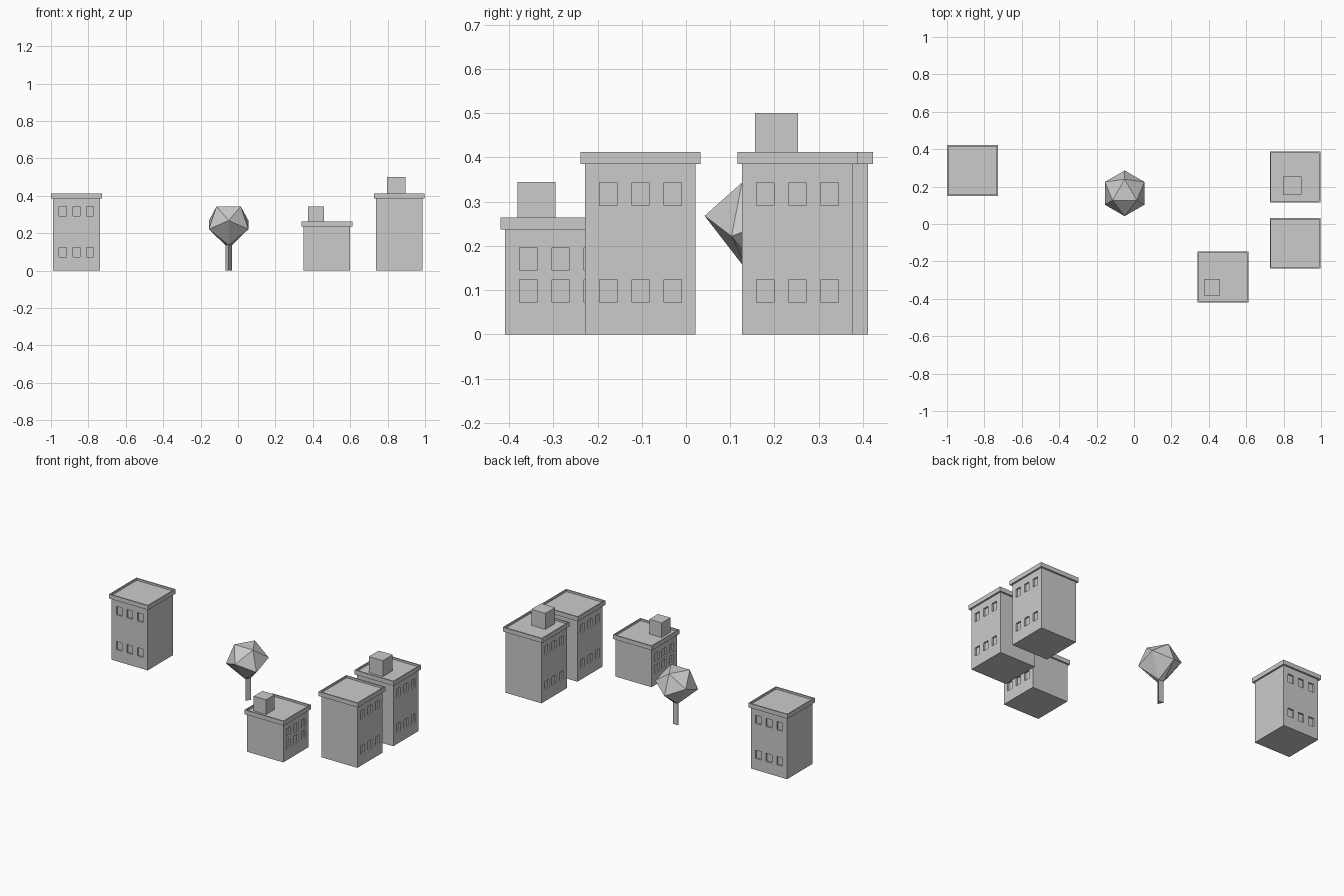
import bpy, bmesh, math
from mathutils import Matrix, Vector

cube = bpy.data.objects.get("Cube")
if cube:
    bpy.data.objects.remove(cube)

grey = bpy.data.materials.new("light_grey")
grey.use_nodes = True
colour = (0.6, 0.6, 0.6, 1)
grey.diffuse_color = colour
grey.node_tree.nodes["Principled BSDF"].inputs["Base Color"].default_value = colour

BODY, CAP, RIM = 0.25, 0.272, 0.027
WIN_W, WIN_H, WIN_STEP, RECESS = 0.039, 0.052, 0.073, 0.01


def finish(bm, name, location=(0, 0, 0)):
    bmesh.ops.recalc_face_normals(bm, faces=bm.faces)
    mesh = bpy.data.meshes.new(name)
    bm.to_mesh(mesh)
    bm.free()
    mesh.materials.append(grey)
    obj = bpy.data.objects.new(name, mesh)
    obj.location = location
    bpy.context.collection.objects.link(obj)


def box(width, low, high):
    bm = bmesh.new()
    bmesh.ops.create_cube(bm, size=1)
    bmesh.ops.scale(bm, vec=(width, width, high - low), verts=bm.verts)
    bmesh.ops.translate(bm, vec=(0, 0, (low + high) / 2), verts=bm.verts)
    return bm


def slice_along(bm, axis, centre, size):
    for side in (-0.5, 0.5):
        point, normal = Vector(), Vector()
        point[axis] = centre + side * size
        normal[axis] = 1
        bmesh.ops.bisect_plane(bm, geom=bm.verts[:] + bm.edges[:] + bm.faces[:],
                               plane_co=point, plane_no=normal)


def building(name, x, y, height, upper_row, facing, roof_box=None):
    # Walls, with recessed windows on two opposite sides (facing: 0 = x, 1 = y)
    across = 1 - facing
    columns = [-WIN_STEP, 0, WIN_STEP]
    rows = [0.098, upper_row]
    bm = box(BODY, 0, height - RIM)
    for c in columns:
        slice_along(bm, across, c, WIN_W)
    for r in rows:
        slice_along(bm, 2, r, WIN_H)
    panes = []
    for f in bm.faces:
        mid = f.calc_center_median()
        if (abs(f.normal[facing]) > 0.9
                and any(abs(mid[across] - c) < 0.01 for c in columns)
                and any(abs(mid.z - r) < 0.01 for r in rows)):
            panes.append(f)
    for f in bmesh.ops.extrude_discrete_faces(bm, faces=panes)["faces"]:
        f.normal_update()
        bmesh.ops.translate(bm, vec=-f.normal * RECESS, verts=f.verts)
    finish(bm, name + "_walls", (x, y, 0))

    # Roof slab with a raised rim
    bm = box(CAP, height - RIM, height)
    top = max(bm.faces, key=lambda f: f.calc_center_median().z)
    bmesh.ops.inset_region(bm, faces=[top], thickness=(CAP - BODY) / 2)
    floor = bmesh.ops.extrude_discrete_faces(bm, faces=[top])["faces"][0]
    bmesh.ops.translate(bm, vec=(0, 0, -0.012), verts=floor.verts)
    finish(bm, name + "_roof", (x, y, 0))

    # Stair housing on the roof
    if roof_box:
        bx, by, width, peak = roof_box
        finish(box(width, height - 0.014, peak), name + "_roof_box", (bx, by, 0))


building("left_tower", 0.862, 0.252, 0.412, 0.317, 0, (0.846, 0.205, 0.097, 0.5))
building("front_tower", 0.862, -0.103, 0.412, 0.317, 0)
building("low_house", 0.475, -0.284, 0.264, 0.17, 0, (0.418, -0.338, 0.086, 0.344))
building("right_tower", -0.864, 0.287, 0.412, 0.317, 1)

# Tree crown: twenty-sided ball on a face, drawn in to the trunk at the bottom
TRUNK_R, CROWN_BASE = 0.02, 0.136
tree_spot = (-0.05, 0.164, 0)
bm = bmesh.new()
for radius, z, start in ((0.075, 0.343, 90), (0.122, 0.268, 30),
                         (0.122, 0.222, 90), (TRUNK_R, CROWN_BASE, 30)):
    for i in range(3):
        a = math.radians(start + 120 * i)
        bm.verts.new((radius * math.cos(a), radius * math.sin(a), z))
bmesh.ops.convex_hull(bm, input=bm.verts)
finish(bm, "tree_crown", tree_spot)

# Three-sided trunk
bm = bmesh.new()
bmesh.ops.create_cone(bm, cap_ends=True, segments=3, radius1=TRUNK_R,
                      radius2=TRUNK_R, depth=CROWN_BASE)
corner = max(bm.verts, key=lambda v: v.co.y).co
turn = math.radians(-90) - math.atan2(corner.y, corner.x)
bmesh.ops.rotate(bm, matrix=Matrix.Rotation(turn, 3, "Z"), verts=bm.verts)
bmesh.ops.translate(bm, vec=(0, 0, CROWN_BASE / 2), verts=bm.verts)
finish(bm, "tree_trunk", tree_spot)
